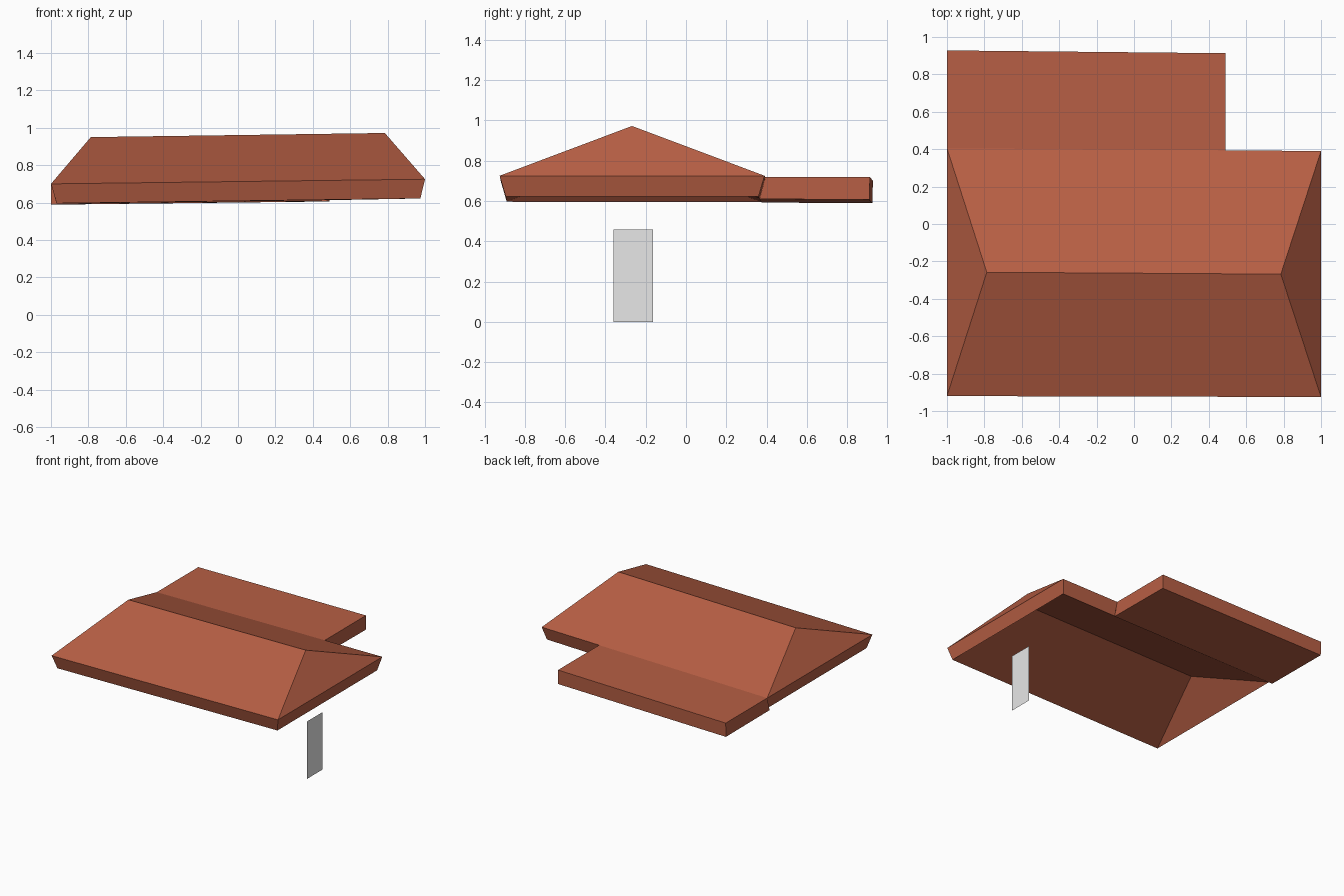
import bpy

if "Cube" in bpy.data.objects:
    bpy.data.objects.remove(bpy.data.objects["Cube"])


def material(name, color):
    m = bpy.data.materials.new(name)
    m.diffuse_color = (*color, 1)
    m.use_nodes = True
    m.node_tree.nodes["Principled BSDF"].inputs["Base Color"].default_value = m.diffuse_color
    return m


def build(name, verts, faces, mat):
    mesh = bpy.data.meshes.new(name)
    mesh.from_pydata(verts, [], faces)
    mesh.materials.append(mat)
    mesh.update()
    obj = bpy.data.objects.new(name, mesh)
    bpy.context.collection.objects.link(obj)
    return obj


def slab(name, top, bottom, top_faces, rim, mat):
    """Sheet with a matching underside, joined along the listed rim edges."""
    n = len(top)
    faces = list(top_faces)
    faces += [tuple(i + n for i in reversed(f)) for f in top_faces]
    faces += [(b, a, a + n, b + n) for a, b in rim]
    return build(name, top + bottom, faces, mat)


terracotta = material("terracotta", (0.474, 0.114, 0.058))
grey = material("light grey", (0.8, 0.8, 0.8))

# Hipped roof: four eave corners, a joint on the back eave, two ridge ends
top = [(-1, -0.92, 0.70), (1, -0.925, 0.725), (1, 0.39, 0.725),
       (0.49, 0.394, 0.719), (-1, 0.405, 0.70),
       (-0.787, -0.258, 0.95), (0.785, -0.268, 0.972)]
bottom = [(-0.97, -0.89, 0.596), (0.975, -0.895, 0.622), (0.975, 0.36, 0.622),
          (0.49, 0.365, 0.613), (-0.97, 0.375, 0.594),
          (-0.76, -0.258, 0.845), (0.755, -0.268, 0.867)]
slab("hip_roof", top, bottom,
     [(0, 1, 6, 5), (1, 2, 6), (2, 3, 4, 5, 6), (4, 0, 5)],
     [(0, 1), (1, 2), (2, 3), (4, 0)], terracotta)

# Flat rear roof, open where it meets the hipped roof
top = [(-1, 0.405, 0.70), (0.49, 0.394, 0.719), (0.49, 0.913, 0.719), (-1, 0.928, 0.70)]
bottom = [(-1, 0.375, 0.592), (0.49, 0.365, 0.61), (0.49, 0.91, 0.606), (-1, 0.925, 0.589)]
slab("flat_rear_roof", top, bottom, [(0, 1, 2, 3)],
     [(1, 2), (2, 3), (3, 0)], terracotta)

# Thin upright panel under the right end
build("door_panel",
      [(0.86, -0.36, 0), (0.86, -0.165, 0), (0.86, -0.165, 0.458), (0.86, -0.36, 0.458)],
      [(0, 1, 2, 3)], grey)
